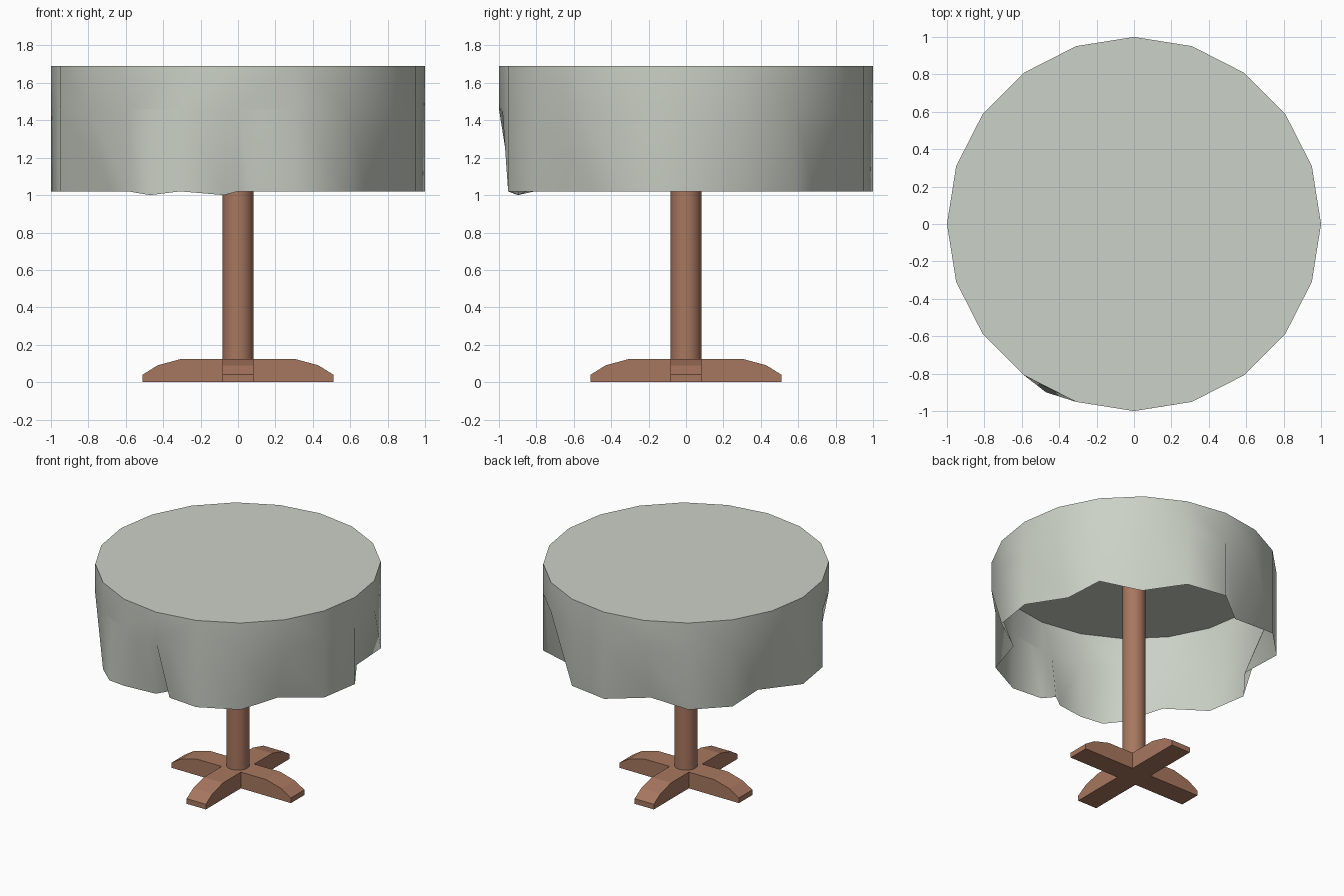
import bpy, bmesh, math

if "Cube" in bpy.data.objects:
    bpy.data.objects.remove(bpy.data.objects["Cube"])


def material(name, rgb):
    m = bpy.data.materials.new(name)
    m.diffuse_color = (*rgb, 1)
    m.use_nodes = True
    m.node_tree.nodes["Principled BSDF"].inputs["Base Color"].default_value = m.diffuse_color
    return m


CLOTH = material("pale_green_grey_cloth", (0.60, 0.64, 0.57))
WOOD = material("brown_wood", (0.39, 0.185, 0.115))


def finish(bm, name, mat, angle=None):
    me = bpy.data.meshes.new(name)
    bm.to_mesh(me)
    bm.free()
    ob = bpy.data.objects.new(name, me)
    bpy.context.collection.objects.link(ob)
    me.materials.append(mat)
    if angle:
        bpy.context.view_layer.objects.active = ob
        ob.select_set(True)
        bpy.ops.object.shade_smooth_by_angle(angle=math.radians(angle))
        ob.select_set(False)
    return ob


# tablecloth: 20-sided top, straight band, then a skirt with folds pulled in
TOP, FOLD, HEM = 1.69, 1.46, 1.02
pulled = {1: 0.87, 3: 0.84, 6: 0.835, 9: 0.837, 12: 0.84, 15: 0.85, 18: 0.846}
bm = bmesh.new()
columns = []  # (angle order, fold-line xy, hem xyz)
for i in range(20):
    a = math.radians(18 * i)
    c, s, r = math.cos(a), math.sin(a), pulled.get(i, 1.0)
    columns.append((i, (c, s), (c * r, s * r, HEM)))
# extra rumples at the front
columns += [(13.45, (-0.47, -0.872), (-0.47, -0.90, 1.0)),
            (14.75, (-0.075, -0.988), (-0.075, -0.896, 1.0)),
            (15.4, (0.115, -0.982), (0.065, -0.93, HEM))]
columns.sort()
rows = [[bm.verts.new((*p, TOP)) if k == int(k) else None for k, p, h in columns],
        [bm.verts.new((*p, FOLD)) for k, p, h in columns],
        [bm.verts.new(h) for k, p, h in columns]]
n = len(columns)
rim = [j for j in range(n) if rows[0][j]]
bm.faces.new([rows[0][j] for j in rim])
for k, j in enumerate(rim):
    e = rim[(k + 1) % len(rim)]
    stop = e if e > j else e + n
    lower = [rows[1][m % n] for m in range(j, stop + 1)]
    bm.faces.new([rows[0][j]] + lower + [rows[0][e]])
for j in range(n):
    m = (j + 1) % n
    bm.faces.new((rows[1][j], rows[2][j], rows[2][m], rows[1][m]))
finish(bm, "tablecloth", CLOTH, 50)

# central post
bm = bmesh.new()
bmesh.ops.create_cone(bm, cap_ends=True, segments=20, radius1=0.082, radius2=0.082, depth=1.62)
bmesh.ops.translate(bm, verts=bm.verts, vec=(0, 0, 0.06 + 0.81))
finish(bm, "post", WOOD, 40)

# crossed feet with sloping ends
half = [(0.51, 0.0), (0.51, 0.04), (0.43, 0.09), (0.30, 0.125)]
profile = half + [(-x, z) for x, z in reversed(half)]
for name, turn in (("foot_bar_side", 0), ("foot_bar_front", 90)):
    bm = bmesh.new()
    face = bm.faces.new([bm.verts.new((x, 0.082, z)) for x, z in profile])
    ext = bmesh.ops.extrude_face_region(bm, geom=[face], use_keep_orig=True)
    new = [v for v in ext["geom"] if isinstance(v, bmesh.types.BMVert)]
    bmesh.ops.translate(bm, verts=new, vec=(0, -0.164, 0))
    bmesh.ops.recalc_face_normals(bm, faces=bm.faces)
    finish(bm, name, WOOD).rotation_euler.z = math.radians(turn)
